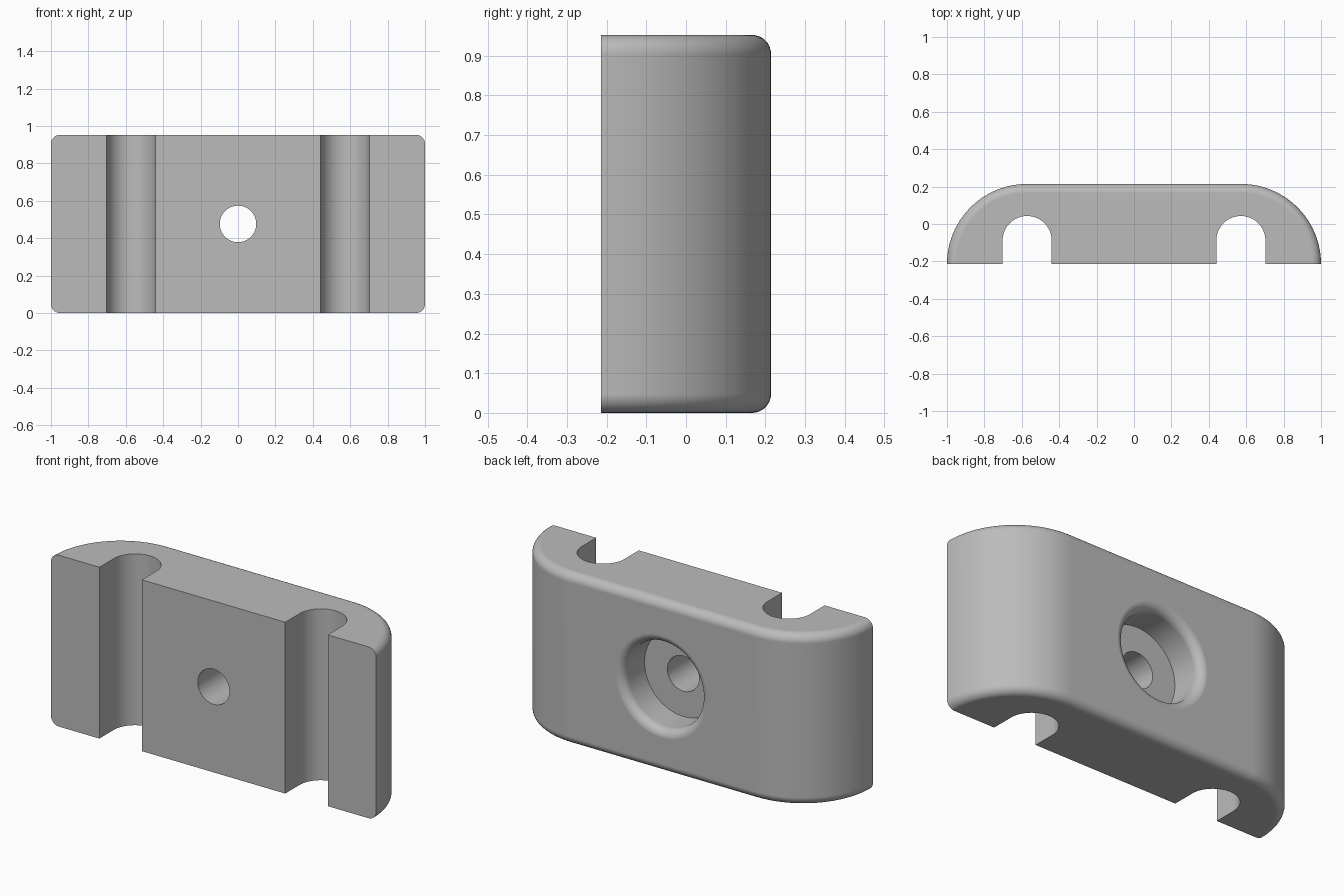
import bpy
import bmesh
from math import sin, cos, pi

cube = bpy.data.objects.get("Cube")
if cube:
    bpy.data.objects.remove(cube)

UNIT = 2 / 42            # one model step: the block is 42 x 9 x 20 steps
DEPTH, HEIGHT = 9 * UNIT, 20 * UNIT
FRONT, BACK = -DEPTH / 2, DEPTH / 2
ARC_X = 12 * UNIT        # centre of the end arcs and of the slots
FILLET = UNIT

grey = bpy.data.materials.new("plain grey")
grey.use_nodes = True
colour = (0.5, 0.5, 0.5, 1)
grey.diffuse_color = colour
grey.node_tree.nodes["Principled BSDF"].inputs["Base Color"].default_value = colour


def loft(name, rings):
    """Closed solid through rings that have equal point counts."""
    bm = bmesh.new()
    loops = [[bm.verts.new(p) for p in ring] for ring in rings]
    for a, b in zip(loops, loops[1:]):
        for i in range(len(a)):
            j = (i + 1) % len(a)
            bm.faces.new((a[i], a[j], b[j], b[i]))
    bm.faces.new(loops[0])
    bm.faces.new(loops[-1])
    bmesh.ops.recalc_face_normals(bm, faces=bm.faces)
    mesh = bpy.data.meshes.new(name)
    bm.to_mesh(mesh)
    bm.free()
    mesh.materials.append(grey)
    obj = bpy.data.objects.new(name, mesh)
    bpy.context.collection.objects.link(obj)
    return obj


def arc(cx, cy, r, start, end, steps):
    angles = [start + (end - start) * i / steps for i in range(steps + 1)]
    return [(cx + r * cos(a), cy + r * sin(a)) for a in angles]


def body_ring(inset, z):
    r = DEPTH - inset
    outline = arc(ARC_X, FRONT, r, 0, pi / 2, 24) + arc(-ARC_X, FRONT, r, pi / 2, pi, 24)
    return [(x, y, z) for x, y in outline]


def hole_ring(r, y, steps=64):
    return [(r * cos(2 * pi * i / steps), y, HEIGHT / 2 + r * sin(2 * pi * i / steps))
            for i in range(steps)]


# Block with rounded ends, filleted along the top and bottom outer edges
quarter = arc(0, 0, FILLET, 0, pi / 2, 8)
lower = [(FILLET - s, FILLET - c) for c, s in quarter]
levels = lower + [(inset, HEIGHT - z) for inset, z in reversed(lower)]
block = loft("clamp_block", [body_ring(inset, z) for inset, z in levels])

# Two round-bottomed slots running the full height
cutters = []
slot_r = 2.75 * UNIT
slot_y = FRONT + 2.65 * UNIT
for side, label in ((1, "left"), (-1, "right")):
    cx = side * ARC_X
    outline = [(cx + slot_r, FRONT - 0.1)] + arc(cx, slot_y, slot_r, 0, pi, 32)
    outline.append((cx - slot_r, FRONT - 0.1))
    cutters.append(loft(label + "_slot_cutter",
                        [[(x, y, z) for x, y in outline] for z in (-0.1, HEIGHT + 0.1)]))

# Screw hole with a round-lipped counterbore at the back
bore_r = 5 * UNIT
floor_y = FRONT + 5 * UNIT
cutters.append(loft("screw_hole_cutter", [hole_ring(2.05 * UNIT, y) for y in (FRONT - 0.1, BACK)]))
lip = [(bore_r + FILLET - c, BACK - FILLET + s) for c, s in quarter]
lip[-1] = (bore_r + FILLET, BACK + 0.0003)
profile = [(bore_r, floor_y)] + lip + [(bore_r + FILLET, BACK + 0.1)]
cutters.append(loft("counterbore_cutter", [hole_ring(r, y) for r, y in profile]))

# Cut, then discard the cutters
bpy.context.view_layer.objects.active = block
for cutter in cutters:
    cutter.hide_render = True
    cut = block.modifiers.new(cutter.name, "BOOLEAN")
    cut.operation = "DIFFERENCE"
    cut.solver = "EXACT"
    cut.object = cutter
    bpy.ops.object.modifier_apply(modifier=cut.name)
    bpy.data.objects.remove(cutter)

# Smooth shading with sharp edges kept
bpy.ops.object.select_all(action="DESELECT")
block.select_set(True)
bpy.ops.object.shade_smooth_by_angle(angle=pi / 6)
weighted = block.modifiers.new("even_shading", "WEIGHTED_NORMAL")
weighted.keep_sharp = True
